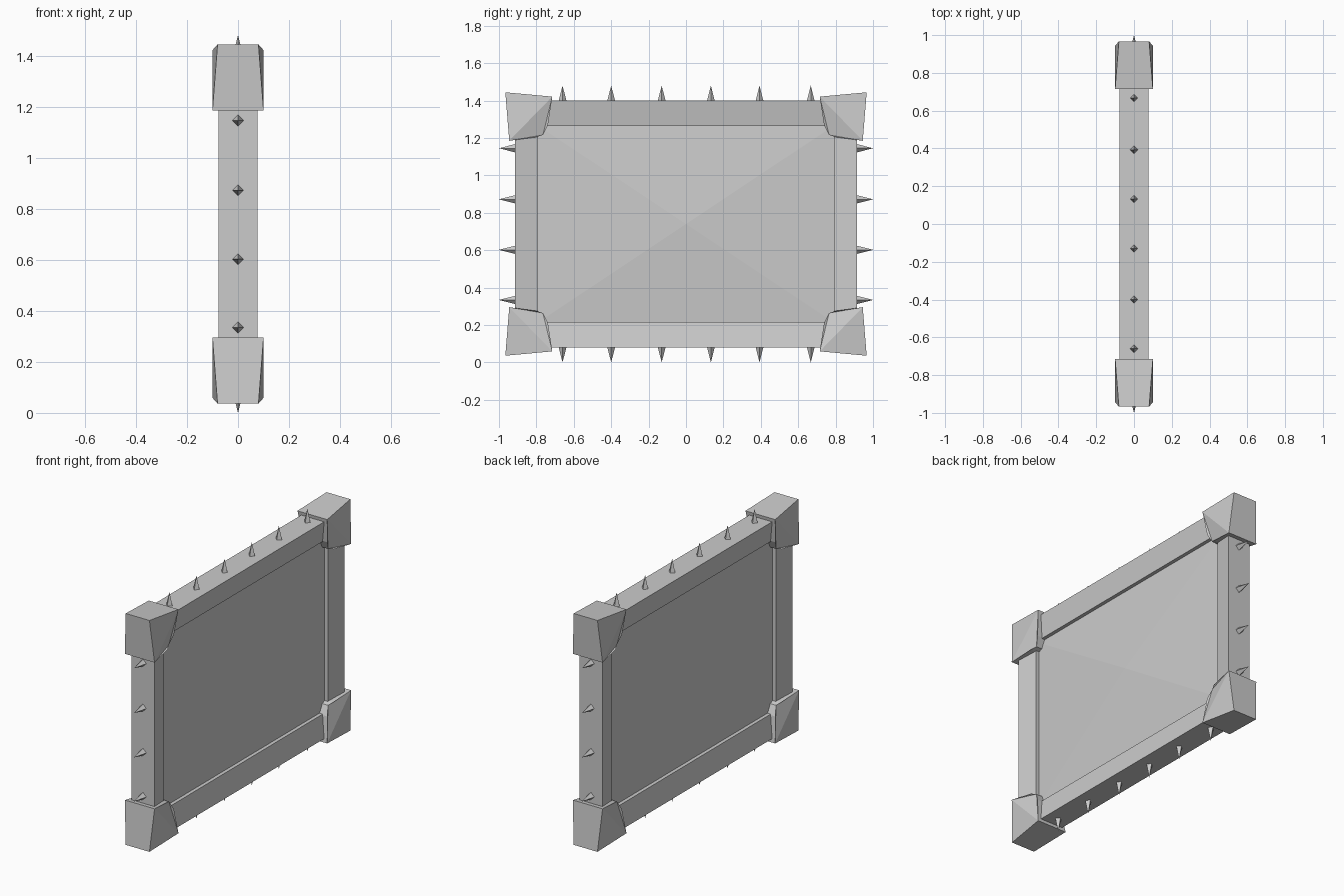
import bpy, bmesh
from mathutils import Vector, Matrix

if "Cube" in bpy.data.objects:
    bpy.data.objects.remove(bpy.data.objects["Cube"])

CZ = 0.74  # height of the middle of the model


def finish(bm, name):
    bmesh.ops.recalc_face_normals(bm, faces=bm.faces)
    me = bpy.data.meshes.new(name)
    bm.to_mesh(me)
    bm.free()
    ob = bpy.data.objects.new(name, me)
    ob.location.z = CZ
    bpy.context.collection.objects.link(ob)
    return ob


def rect(bm, x, hy, hz):
    return [bm.verts.new((x, a * hy, b * hz)) for a, b in ((-1, -1), (1, -1), (1, 1), (-1, 1))]


# Frame: mitred bars whose faces slope in towards the panel
bm = bmesh.new()
loops = [rect(bm, *p) for p in ((0.077, 0.913, 0.66), (0.052, 0.79, 0.525),
                                (-0.052, 0.79, 0.525), (-0.077, 0.913, 0.66))]
for k in range(4):
    a, b = loops[k], loops[(k + 1) % 4]
    for i in range(4):
        j = (i + 1) % 4
        bm.faces.new((a[i], a[j], b[j], b[i]))
finish(bm, "frame")

# Panel: shallow pyramid on both sides
bm = bmesh.new()
front, back = rect(bm, 0.03, 0.793, 0.528), rect(bm, -0.03, 0.793, 0.528)
tips = [bm.verts.new((x, 0, 0)) for x in (0.065, -0.065)]
for i in range(4):
    j = (i + 1) % 4
    bm.faces.new((front[i], front[j], tips[0]))
    bm.faces.new((back[i], back[j], tips[1]))
    bm.faces.new((front[i], front[j], back[j], back[i]))
finish(bm, "panel")

# Corner blocks: flared outer corner, clipped inner corner, ridge across the face
OUTLINE = [(0.08, 0.966, 0.704), (0.10, 0.715, 0.681), (0.085, 0.738, 0.53),
           (0.07, 0.765, 0.476), (0.085, 0.797, 0.465), (0.10, 0.945, 0.445)]
for sy, ny in ((-1, "left"), (1, "right")):
    for sz, nz in ((-1, "lower"), (1, "upper")):
        bm = bmesh.new()
        sides = [[bm.verts.new((s * x, sy * y, sz * z)) for x, y, z in OUTLINE] for s in (1, -1)]
        for v in sides:
            for tri in ((0, 1, 5), (1, 2, 3), (1, 3, 5), (3, 4, 5)):
                bm.faces.new([v[t] for t in tri])
        for i in range(6):
            j = (i + 1) % 6
            bm.faces.new((sides[0][i], sides[0][j], sides[1][j], sides[1][i]))
        finish(bm, f"corner_block_{nz}_{ny}")


# Spikes: four-sided cones around the rim
def spikes(name, places):
    bm = bmesh.new()
    for pos, direction in places:
        rot = Vector((0, 0, 1)).rotation_difference(Vector(direction)).to_matrix().to_4x4()
        m = Matrix.Translation(pos) @ rot @ Matrix.Translation((0, 0, 0.04))
        bmesh.ops.create_cone(bm, cap_ends=True, segments=4, radius1=0.023, radius2=0,
                              depth=0.09, matrix=m)
    finish(bm, name)


for s, nz, ny in ((1, "top", "right"), (-1, "bottom", "left")):
    spikes(f"spikes_{nz}", [((0, y, s * 0.655), (0, 0, s))
                            for y in (-0.66, -0.4, -0.13, 0.133, 0.393, 0.667)])
    spikes(f"spikes_{ny}", [((0, s * 0.915, z), (0, s, 0))
                            for z in (-0.406, -0.138, 0.132, 0.405)])
